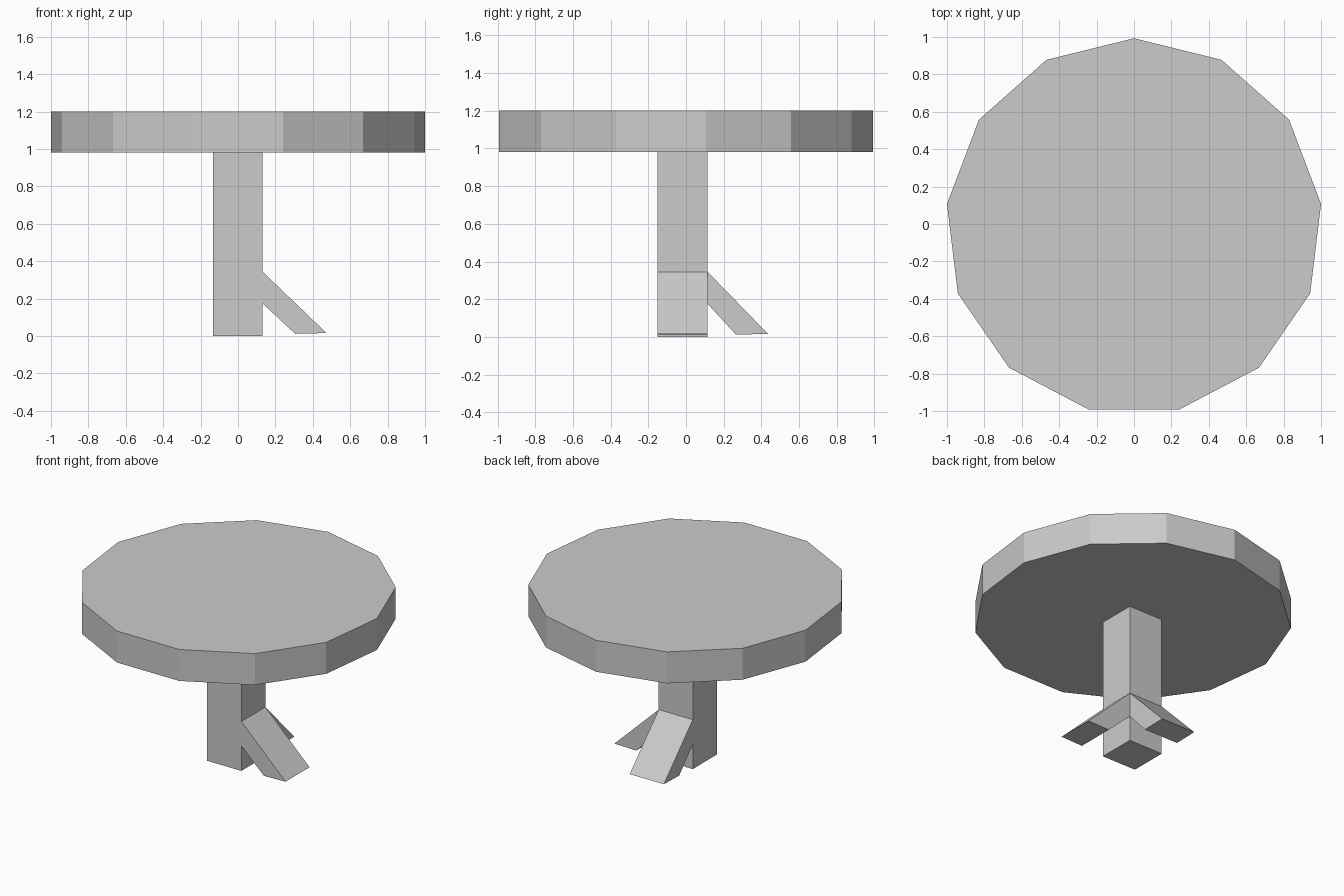
import bpy, bmesh
from math import sin, cos, tau

if "Cube" in bpy.data.objects:
    bpy.data.objects.remove(bpy.data.objects["Cube"])


def finish(name, bm):
    bmesh.ops.recalc_face_normals(bm, faces=bm.faces)
    mesh = bpy.data.meshes.new(name)
    bm.to_mesh(mesh)
    bm.free()
    obj = bpy.data.objects.new(name, mesh)
    bpy.context.collection.objects.link(obj)


# Tabletop: thick 13-sided disc with a corner pointing to the back
bm = bmesh.new()
R, CY, N = 1.0073, -0.0143, 13
disc = bm.faces.new([bm.verts.new((R * sin(tau * i / N), CY + R * cos(tau * i / N), 0.98))
                     for i in range(N)])
ext = bmesh.ops.extrude_face_region(bm, geom=[disc], use_keep_orig=True)
for v in ext["geom"]:
    if isinstance(v, bmesh.types.BMVert):
        v.co.z = 1.2
finish("tabletop", bm)

# Pedestal: square column built from stacked rings
bm = bmesh.new()
X0, X1, Y0, Y1 = -0.133, 0.131, -0.15, 0.115
rings = [[bm.verts.new((x, y, z)) for x, y in ((X0, Y0), (X1, Y0), (X1, Y1), (X0, Y1))]
         for z in (0, 0.175, 0.345, 0.98)]
sides = {}
for level, (lo, hi) in enumerate(zip(rings, rings[1:])):
    for i in range(4):
        j = (i + 1) % 4
        sides[level, i] = bm.faces.new((lo[i], lo[j], hi[j], hi[i]))
bm.faces.new(rings[0][::-1])
bm.faces.new(rings[-1])

# Two slanted feet extruded from the right and back sides of the column
for side, axis, inner, outer in ((1, 0, 0.305, 0.473), (2, 1, 0.265, 0.435)):
    foot = bmesh.ops.extrude_discrete_faces(bm, faces=[sides[1, side]])["faces"][0]
    for v in foot.verts:
        upper = v.co.z > 0.3
        v.co[axis] = outer if upper else inner
        v.co.z = 0.016 if upper else 0.012
finish("pedestal_with_feet", bm)
